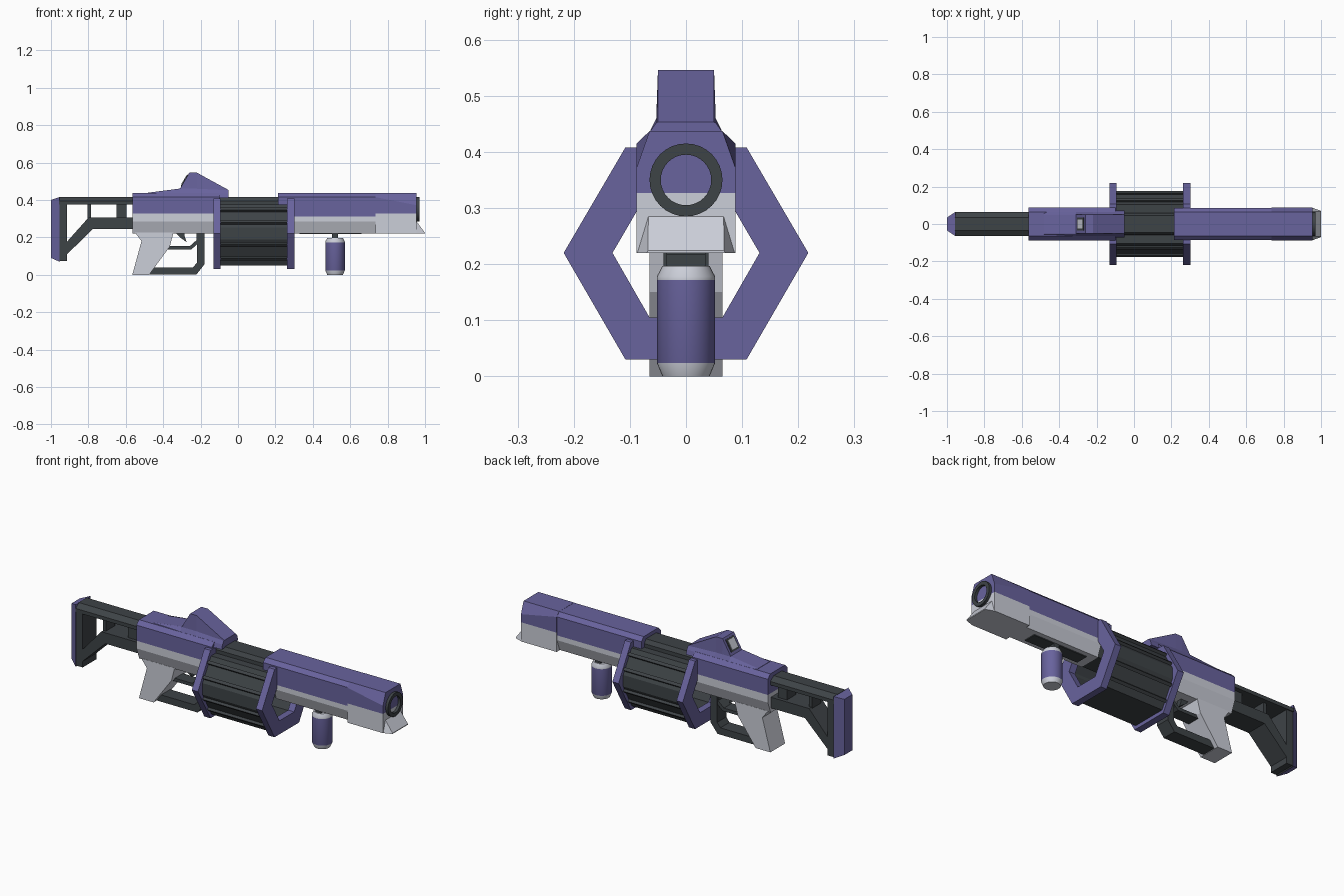
import bpy, bmesh, math
from mathutils import Vector

if "Cube" in bpy.data.objects:
    bpy.data.objects.remove(bpy.data.objects["Cube"], do_unlink=True)


def material(name, rgb):
    m = bpy.data.materials.new(name)
    m.use_nodes = True
    m.diffuse_color = (*rgb, 1)
    m.node_tree.nodes["Principled BSDF"].inputs["Base Color"].default_value = (*rgb, 1)
    return m


PURPLE = material("purple", (0.14, 0.125, 0.34))
WHITE = material("pale grey", (0.60, 0.62, 0.69))
DARK = material("charcoal", (0.048, 0.056, 0.062))


def loft(name, rings, mats, cyclic=False, smooth=False):
    """Bridge equal-length point rings; mats is one material, or one per span."""
    mats = mats if isinstance(mats, list) else [mats]
    slots = list(dict.fromkeys(mats))
    bm = bmesh.new()
    loops = [[bm.verts.new(p) for p in ring] for ring in rings]
    n = len(loops[0])
    spans = len(loops) if cyclic else len(loops) - 1
    for i in range(spans):
        a, b = loops[i], loops[(i + 1) % len(loops)]
        for j in range(n):
            k = (j + 1) % n
            f = bm.faces.new((a[j], a[k], b[k], b[j]))
            f.material_index = slots.index(mats[min(i, len(mats) - 1)])
    if not cyclic:
        bm.faces.new(loops[0]).material_index = slots.index(mats[0])
        bm.faces.new(loops[-1]).material_index = slots.index(mats[-1])
    bmesh.ops.recalc_face_normals(bm, faces=bm.faces)
    mesh = bpy.data.meshes.new(name)
    bm.to_mesh(mesh)
    bm.free()
    for m in slots:
        mesh.materials.append(m)
    ob = bpy.data.objects.new(name, mesh)
    bpy.context.collection.objects.link(ob)
    if smooth:
        bpy.ops.object.select_all(action='DESELECT')
        ob.select_set(True)
        bpy.context.view_layer.objects.active = ob
        bpy.ops.object.shade_smooth_by_angle(angle=math.radians(35))
    return ob


def sym(half):
    """Mirror a half outline of (y, z), bottom to top, into a full ring."""
    return half + [(-y, z) for y, z in reversed(half)]


def along_x(name, stations, mat):
    return loft(name, [[(x, y, z) for y, z in sym(h)] for x, h in stations], mat)


def bar_x(name, x0, x1, half, mat):
    return along_x(name, [(x0, half), (x1, half)], mat)


def plate(name, outline, w, mat):
    """Side profile in (x, z) with half width w."""
    return loft(name, [[(x, s * w, z) for x, z in outline] for s in (-1, 1)], mat)


def box(name, x0, x1, w, z0, z1, mat):
    return plate(name, [(x0, z0), (x1, z0), (x1, z1), (x0, z1)], w, mat)


def hollow_x(name, x0, x1, outer, inner, mat):
    rings = [(x0, outer), (x1, outer), (x1, inner), (x0, inner)]
    return loft(name, [[(x, y, z) for y, z in sym(h)] for x, h in rings], mat, cyclic=True)


def lathe(name, path, centre, axis, mats, n=32):
    c = Vector(centre)
    rings = []
    for r, h in path:
        ring = []
        for i in range(n):
            a = math.tau * i / n
            u, v = r * math.cos(a), r * math.sin(a)
            ring.append(c + Vector((h, u, v) if axis == "x" else (u, v, h)))
        rings.append(ring)
    return loft(name, rings, mats, smooth=True)


# Shoulder stock
along_x("butt_plate", [(-1.0, [(0.035, 0.09), (0.035, 0.4)]),
                       (-0.955, [(0.065, 0.07), (0.065, 0.415)])], PURPLE)
bar_x("stock_rail", -0.957, -0.56, [(0.065, 0.375), (0.065, 0.395), (0.035, 0.416)], DARK)
box("stock_upright", -0.957, -0.915, 0.06, 0.075, 0.385, DARK)
plate("stock_brace", [(-0.955, 0.07), (-0.775, 0.245), (-0.8, 0.305), (-0.925, 0.165)], 0.06, DARK)
box("stock_lower_rail", -0.8, -0.56, 0.06, 0.245, 0.305, DARK)
for i, (x0, x1) in enumerate([(-0.805, -0.785), (-0.65, -0.595)]):
    box(f"stock_post_{i + 1}", x0, x1, 0.04, 0.295, 0.385, DARK)

# Receiver shell and raised sight housing
shell = [(0.087, 0.328), (0.087, 0.415), (0.065, 0.437)]
belly = [(0.062, 0.22), (0.087, 0.285), (0.087, 0.328)]
bar_x("receiver_upper", -0.565, -0.1, shell, PURPLE)
bar_x("receiver_lower", -0.565, -0.1, belly, WHITE)


def hump(x, top):
    return (x, [(0.072, 0.41), (0.065, 0.435), (0.053, min(top, 0.46)), (0.05, top + 0.001)])


along_x("sight_housing", [hump(*p) for p in
        [(-0.48, 0.438), (-0.31, 0.46), (-0.26, 0.545), (-0.22, 0.545), (-0.05, 0.452)]], PURPLE)

# Sight window laid on the rear slope of the housing
for name, w, a, b, lift, mat in [("sight_frame", 0.035, 0.15, 0.88, 0.004, DARK),
                                 ("sight_glass", 0.025, 0.25, 0.8, 0.007, WHITE)]:
    p, q = Vector((-0.31, 0.46)), Vector((-0.26, 0.545))
    d = q - p
    out = Vector((-d.y, d.x)).normalized() * lift
    s, e = p + d * a, p + d * b
    plate(name, [s, e, e + out, s + out], w, mat)

# Core between receiver and handguard
bar_x("core", -0.11, 0.3, [(0.06, 0.225), (0.06, 0.395), (0.045, 0.416)], DARK)

# Handguard and muzzle block
bar_x("handguard_upper", 0.215, 0.74, [(0.086, 0.312), (0.086, 0.415), (0.065, 0.436)], PURPLE)
bar_x("handguard_lower", 0.28, 0.74, [(0.062, 0.222), (0.086, 0.285), (0.086, 0.312)], WHITE)
box("handguard_rail", 0.33, 0.66, 0.035, 0.217, 0.224, DARK)
along_x("muzzle_upper", [(0.735, [(0.088, 0.327), (0.088, 0.415), (0.065, 0.437)]),
                         (0.955, [(0.088, 0.327), (0.088, 0.372), (0.065, 0.437)])], PURPLE)
bar_x("muzzle_lower", 0.735, 0.955, [(0.088, 0.22), (0.088, 0.327)], WHITE)
along_x("muzzle_lip", [(0.954, [(0.087, 0.22), (0.067, 0.286)]),
                       (1.0, [(0.07, 0.22), (0.068, 0.224)])], WHITE)
lathe("barrel", [(0.065, 0.85), (0.065, 0.97), (0.045, 0.97), (0.045, 0.9)],
      (0, 0, 0.35), "x", DARK)

# Hexagonal drum: two open frames joined by hollow panels
outer = [(0.108, 0.03), (0.218, 0.22), (0.108, 0.408)]
inner = [(0.065, 0.105), (0.131, 0.22), (0.065, 0.333)]
for name, x in [("rear_drum_frame", -0.132), ("front_drum_frame", 0.263)]:
    hollow_x(name, x, x + 0.038, outer, inner, PURPLE)
hollow_x("drum_panels", -0.1, 0.27,
         [(0.1, 0.05), (0.177, 0.188), (0.177, 0.252), (0.103, 0.375)],
         [(0.07, 0.1), (0.134, 0.212), (0.134, 0.228), (0.07, 0.338)], DARK)
# Raised ribs along the drum sides
for side in (-1, 1):
    for i, (y, z) in enumerate([(0.125, 0.347), (0.165, 0.279), (0.165, 0.161), (0.125, 0.089)]):
        ring = [(y - 0.012, z), (y, z - 0.012), (y + 0.012, z), (y, z + 0.012)]
        loft(f"drum_rib_{'left' if side > 0 else 'right'}_{i + 1}",
             [[(x, side * a, b) for a, b in ring] for x in (-0.098, 0.268)], DARK)

# Pistol grip, guards and trigger
plate("pistol_grip", [(-0.55, 0.225), (-0.516, 0.18), (-0.565, 0.0), (-0.475, 0.0),
                      (-0.365, 0.15), (-0.345, 0.225)], 0.065, WHITE)
plate("hand_guard_bottom", [(-0.49, 0.002), (-0.222, 0.002), (-0.18, 0.055), (-0.22, 0.065),
                            (-0.24, 0.04), (-0.46, 0.04)], 0.04, DARK)
box("hand_guard_front", -0.22, -0.18, 0.04, 0.055, 0.23, DARK)
plate("trigger_guard", [(-0.4, 0.135), (-0.25, 0.135), (-0.205, 0.175), (-0.205, 0.225),
                        (-0.222, 0.225), (-0.222, 0.185), (-0.258, 0.153), (-0.38, 0.153)], 0.035, DARK)
plate("trigger", [(-0.335, 0.225), (-0.31, 0.2), (-0.275, 0.175), (-0.285, 0.205),
                  (-0.285, 0.225)], 0.015, DARK)

# Canister foregrip
box("foregrip_neck", 0.503, 0.535, 0.035, 0.19, 0.225, DARK)
lathe("foregrip", [(0.042, 0.0), (0.052, 0.024), (0.052, 0.172), (0.052, 0.178), (0.042, 0.197)],
      (0.519, 0, 0), "z", [WHITE, PURPLE, WHITE, WHITE])
